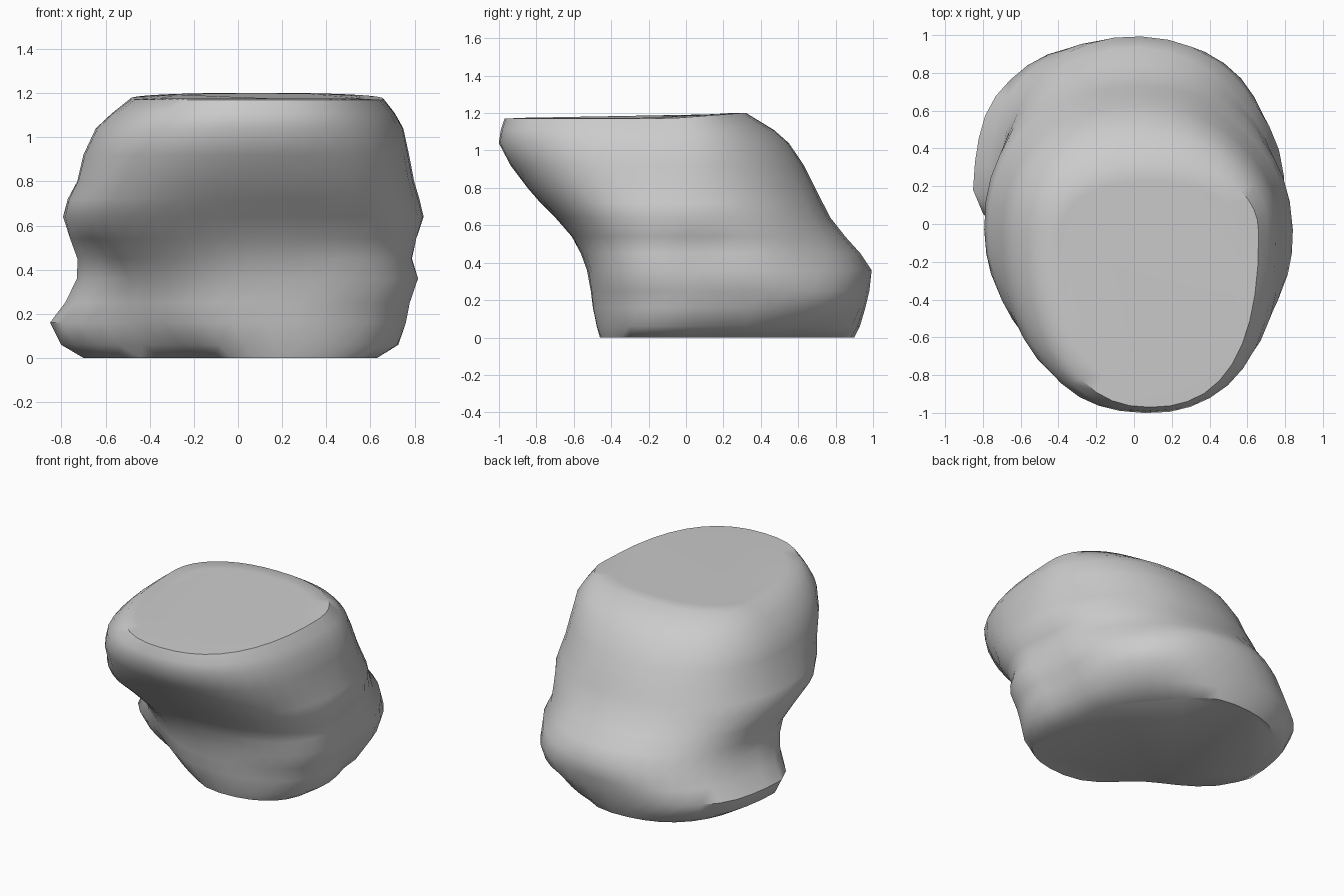
import bpy, bmesh
from math import sin, cos, pi, exp
from mathutils import Vector, noise

old = bpy.data.objects.get("Cube")
if old:
    bpy.data.objects.remove(old, do_unlink=True)

stone = bpy.data.materials.new("matte grey")
stone.diffuse_color = (0.6, 0.6, 0.6, 1)
stone.use_nodes = True
stone.node_tree.nodes["Principled BSDF"].inputs["Base Color"].default_value = (0.6, 0.6, 0.6, 1)

SEGMENTS = 40

# Horizontal slices: height, left x, right x, front y, back y, widest y, back corner cut
SLICES = [
    (0.00, -.70, .57, -.46, .90, .17, .14),
    (0.06, -.80, .68, -.48, .93, .18, .06),
    (0.16, -.85, .73, -.50, .96, .18, -.02),
    (0.25, -.78, .76, -.51, .98, .15, -.02),
    (0.36, -.73, .81, -.53, .99, .08, .04),
    (0.45, -.73, .79, -.56, .93, .05, .05),
    (0.54, -.76, .81, -.61, .85, .00, .04),
    (0.64, -.79, .84, -.70, .77, -.03, .04),
    (0.72, -.77, .82, -.78, .73, -.04, .04),
    (0.80, -.73, .80, -.85, .69, -.05, .04),
    (0.92, -.70, .78, -.94, .63, -.05, .04),
    (1.04, -.64, .75, -1.0, .55, -.05, .03),
    (1.11, -.57, .71, -.99, .47, -.05, .02),
    (1.17, -.49, .66, -.97, .32, -.05, .00),
]


def soft(v, power=0.9):
    return (abs(v) ** power) * (1 if v > 0 else -1)


def ring_point(z, left, right, front, back, wide, cut, angle):
    """Point on a lopsided oval whose four quarters differ."""
    c, s = soft(cos(angle)), soft(sin(angle))
    base = max(0, 1 - z / .6)
    if s > 0:
        trim = cut if c > 0 else -.03 * min(1, base * 2)
    else:
        trim = -.03 * (1 - base) if c > 0 else -.02 + .22 * base
    shrink = 1 - trim * sin(2 * angle) ** 2
    # The foot comes to a blunt point on one side of the front
    skew = .25 * base * max(0, -s)
    x = (left + right) / 2 + c * (right - left) / 2 * shrink + skew
    y = wide + s * ((back - wide) if s > 0 else (wide - front)) * shrink
    return Vector((x, y, z))


def dent(p, centre, size, depth):
    """Pull a point toward the core around a hollow."""
    d = (p - Vector(centre)).length / size
    return Vector((-p.x, -p.y, 0)).normalized() * depth * exp(-d * d)


# Body: loft the slices, with shallow hollows and a little unevenness
bm = bmesh.new()
rings = []
for row in SLICES:
    ring = []
    for i in range(SEGMENTS):
        p = ring_point(*row, 2 * pi * i / SEGMENTS)
        if 0 < row[0] < 1.1:
            q = p.copy()
            p += dent(q, (-.65, -.2, .44), .13, .04)
            p += dent(q, (.75, .1, .45), .15, .03)
            p += Vector((q.x, q.y, 0)).normalized() * noise.noise(q * 4) * .008
        ring.append(bm.verts.new(p))
    rings.append(ring)
for low, high in zip(rings, rings[1:]):
    for i in range(SEGMENTS):
        j = (i + 1) % SEGMENTS
        bm.faces.new((low[i], low[j], high[j], high[i]))
bm.faces.new(rings[0][::-1])

# Top: nearly flat cap with a slight rise toward the back
inner = []
for v in rings[-1]:
    inner.append(bm.verts.new((.08 + (v.co.x - .08) * .85, -.3 + (v.co.y + .3) * .85, 1.175)))
for i in range(SEGMENTS):
    j = (i + 1) % SEGMENTS
    bm.faces.new((rings[-1][i], rings[-1][j], inner[j], inner[i]))
bm.faces.new(inner)
for v in rings[-1] + inner:
    v.co.z += .03 * max(0, v.co.y + .1) / .4
bmesh.ops.recalc_face_normals(bm, faces=bm.faces)

mesh = bpy.data.meshes.new("stone_body")
bm.to_mesh(mesh)
bm.free()
mesh.materials.append(stone)
body = bpy.data.objects.new("stone_body", mesh)
bpy.context.collection.objects.link(body)
bpy.context.view_layer.objects.active = body
body.select_set(True)
bpy.ops.object.shade_smooth_by_angle(angle=0.8)
